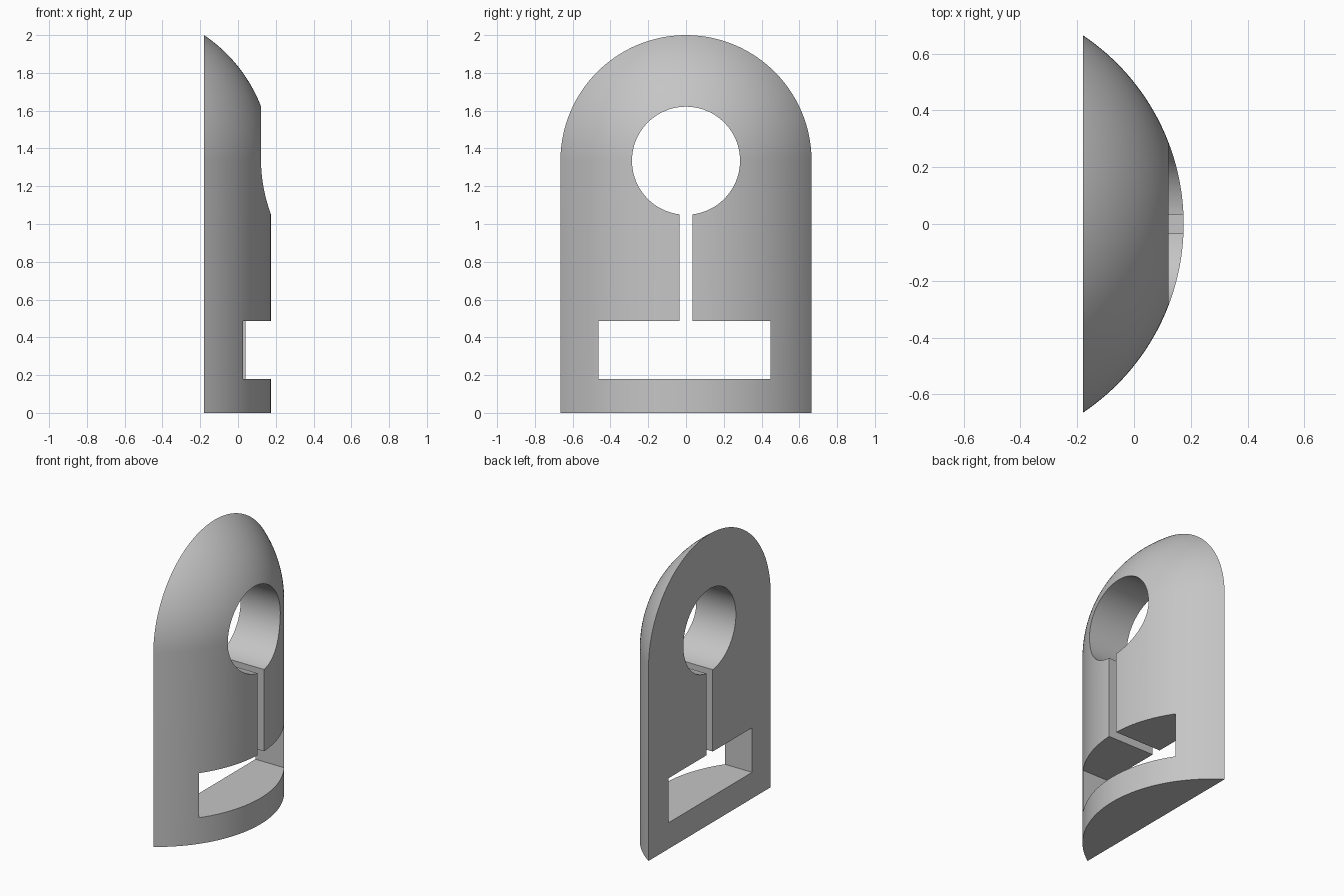
import bpy, bmesh, math
from mathutils import Matrix, Vector

if "Cube" in bpy.data.objects:
    bpy.data.objects.remove(bpy.data.objects["Cube"], do_unlink=True)

R = 0.8            # radius of the domed column
AXIS_X = -0.625    # column axis
BACK_X = -0.18     # flat back plane
DOME_Z = 1.335     # dome and hole centre height
STEPS = 48

grey = bpy.data.materials.new("light_grey")
grey.use_nodes = True
colour = (0.56, 0.56, 0.56, 1)
grey.diffuse_color = colour
grey.node_tree.nodes["Principled BSDF"].inputs["Base Color"].default_value = colour


def add_object(name, bm):
    bmesh.ops.recalc_face_normals(bm, faces=bm.faces)
    mesh = bpy.data.meshes.new(name)
    bm.to_mesh(mesh)
    bm.free()
    mesh.materials.append(grey)
    obj = bpy.data.objects.new(name, mesh)
    bpy.context.collection.objects.link(obj)
    return obj


def box_cutter(name, y0, y1, z0, z1):
    bm = bmesh.new()
    place = Matrix.Translation((0, (y0 + y1) / 2, (z0 + z1) / 2))
    bmesh.ops.create_cube(bm, size=1, matrix=place @ Matrix.Diagonal((2, y1 - y0, z1 - z0, 1)))
    return add_object(name, bm)


# Domed column: lathe a profile, then slice off the back
bm = bmesh.new()
profile = [(0, 0), (R, 0)]
for i in range(STEPS + 1):
    a = math.pi / 2 * i / STEPS
    profile.append((R * math.cos(a), DOME_Z + R * math.sin(a)))
verts = [bm.verts.new((AXIS_X + r, 0, z)) for r, z in profile]
edges = [bm.edges.new(pair) for pair in zip(verts, verts[1:])]
bmesh.ops.spin(bm, geom=verts + edges, cent=(AXIS_X, 0, 0), axis=(0, 0, 1),
               angle=math.tau, steps=4 * STEPS, use_merge=False)
bmesh.ops.remove_doubles(bm, verts=bm.verts, dist=0.0001)
cut = bmesh.ops.bisect_plane(bm, geom=bm.verts[:] + bm.edges[:] + bm.faces[:],
                             plane_co=(BACK_X, 0, 0), plane_no=(-1, 0, 0), clear_outer=True)
rim = [e for e in bm.edges if e.is_boundary]
bmesh.ops.holes_fill(bm, edges=rim, sides=0)
# Merge the bottom wedges into one flat face
bottom = [f for f in bm.faces if all(abs(v.co.z) < 0.0001 for v in f.verts)]
bmesh.ops.dissolve_faces(bm, faces=bottom)
body = add_object("domed_body", bm)

# Round hole, narrow slot and wide window
bm = bmesh.new()
bmesh.ops.create_cone(bm, cap_ends=True, segments=128, radius1=0.286, radius2=0.286, depth=2,
                      matrix=Matrix.Translation((0, 0, DOME_Z)) @ Matrix.Rotation(math.pi / 2, 4, 'Y'))
cutters = [add_object("round_hole_cutter", bm),
           box_cutter("slot_cutter", -0.034, 0.034, 0.4, DOME_Z),
           box_cutter("window_cutter", -0.463, 0.447, 0.18, 0.487)]

bpy.ops.object.select_all(action='DESELECT')
bpy.context.view_layer.objects.active = body
body.select_set(True)
for cutter in cutters:
    mod = body.modifiers.new(cutter.name, 'BOOLEAN')
    mod.operation = 'DIFFERENCE'
    mod.solver = 'EXACT'
    mod.object = cutter
    bpy.ops.object.modifier_apply(modifier=mod.name)
    bpy.data.objects.remove(cutter, do_unlink=True)

bpy.ops.object.shade_smooth_by_angle(angle=math.radians(20))
